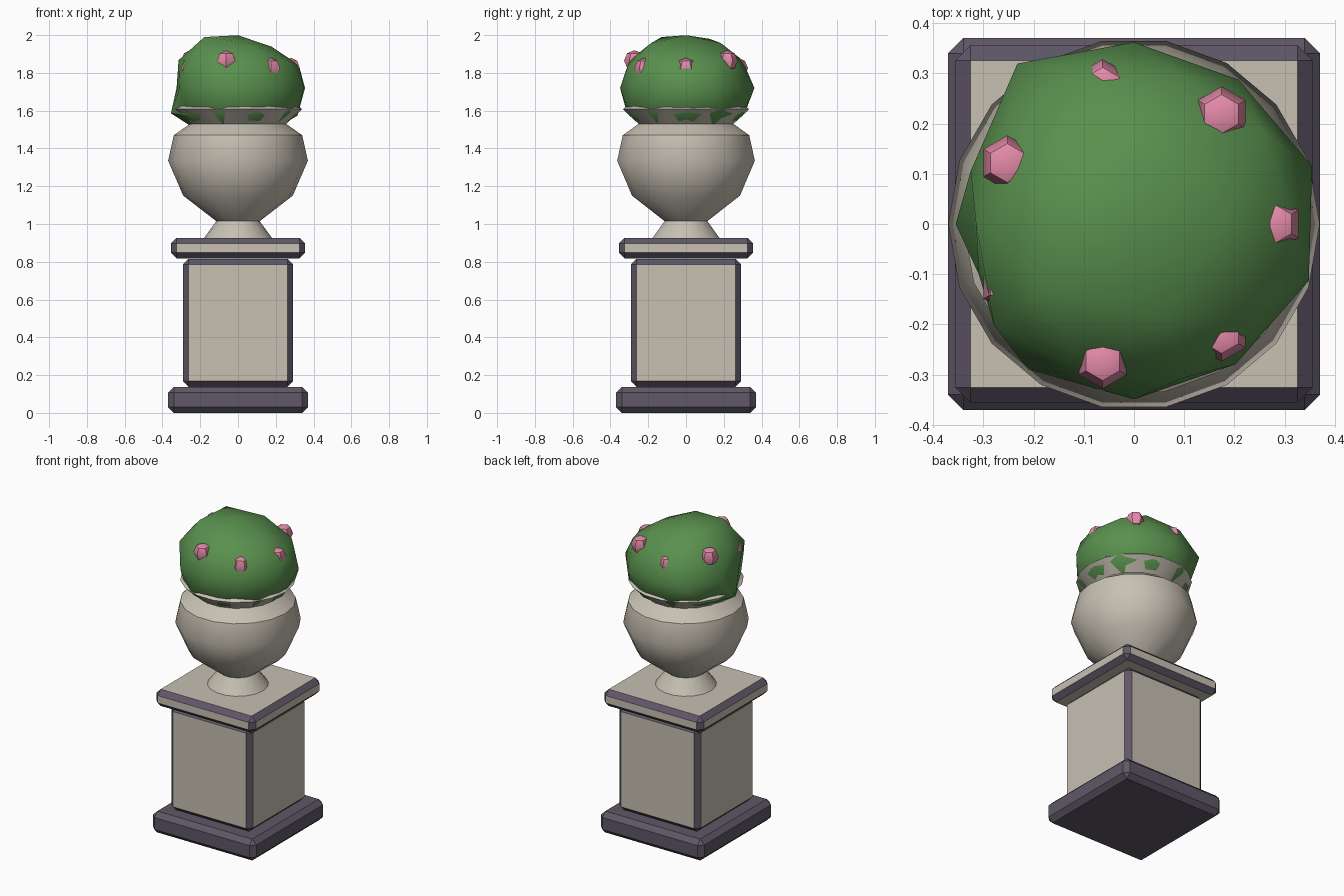
import bpy, bmesh
from math import cos, sin, pi, atan2, degrees, radians

if "Cube" in bpy.data.objects:
    bpy.data.objects.remove(bpy.data.objects["Cube"])


def material(name, rgb):
    m = bpy.data.materials.new(name)
    m.diffuse_color = (*rgb, 1)
    m.use_nodes = True
    m.node_tree.nodes["Principled BSDF"].inputs["Base Color"].default_value = m.diffuse_color
    return m


STONE = material("stone", (0.57, 0.53, 0.45))
TRIM = material("dark_trim", (0.115, 0.095, 0.135))
GREEN = material("leaf_green", (0.10, 0.28, 0.076))
PINK = material("petal_pink", (0.79, 0.26, 0.40))


def finish(bm, name, mats, smooth=None):
    bmesh.ops.recalc_face_normals(bm, faces=bm.faces)
    me = bpy.data.meshes.new(name)
    bm.to_mesh(me)
    bm.free()
    ob = bpy.data.objects.new(name, me)
    bpy.context.collection.objects.link(ob)
    for m in mats:
        me.materials.append(m)
    if smooth:
        bpy.ops.object.select_all(action='DESELECT')
        ob.select_set(True)
        bpy.context.view_layer.objects.active = ob
        bpy.ops.object.shade_smooth_by_angle(angle=radians(smooth))
    return ob


def block(name, half, z0, z1, face_mat):
    """Square block with chamfered, dark-trimmed edges."""
    bm = bmesh.new()
    bmesh.ops.create_cube(bm, size=1)
    for v in bm.verts:
        v.co = (v.co.x * 2 * half, v.co.y * 2 * half, z0 + (v.co.z + 0.5) * (z1 - z0))
    bmesh.ops.bevel(bm, geom=bm.edges[:], offset=0.03, segments=1,
                    profile=0.5, affect='EDGES', material=1)
    finish(bm, name, [face_mat, TRIM])


def lathe(name, profile, sides, mat):
    bm = bmesh.new()
    rings = [[bm.verts.new((r * cos(2 * pi * i / sides), r * sin(2 * pi * i / sides), z))
              for i in range(sides)] for r, z in profile]
    for a, b in zip(rings, rings[1:]):
        for i in range(sides):
            j = (i + 1) % sides
            bm.faces.new((a[i], a[j], b[j], b[i]))
    bm.faces.new(rings[0][::-1])
    bm.faces.new(rings[-1])
    finish(bm, name, [mat], 40)


# Pedestal
block("plinth_base", 0.37, 0.0, 0.138, TRIM)
block("pedestal_shaft", 0.292, 0.138, 0.815, STONE)
block("pedestal_cap", 0.356, 0.818, 0.926, STONE)

# Urn with foot, belly, neck and flared rim
lathe("urn", [(0.18, 0.926), (0.115, 1.015), (0.29, 1.15), (0.37, 1.335),
              (0.34, 1.47), (0.255, 1.53), (0.34, 1.608), (0.29, 1.645)], 18, STONE)

# Bush: squashed icosphere with uneven radii, keyed by (height, compass angle)
RADII = {
    (85, 0): 0.34, (85, 144): 0.405, (85, -144): 0.42,
    (53, 180): 0.37,
    (45, 0): 0.36, (45, 72): 0.345, (45, 144): 0.345, (45, -144): 0.385, (45, -72): 0.36,
    (0, 18): 0.373, (0, -18): 0.366, (0, 54): 0.355, (0, -54): 0.345, (0, 90): 0.362,
    (0, -90): 0.349, (0, 126): 0.395, (0, -126): 0.358, (0, 162): 0.342, (0, -162): 0.325,
    (-45, 180): 0.397, (-45, 36): 0.375, (-45, -36): 0.37,
}
bm = bmesh.new()
bmesh.ops.create_icosphere(bm, subdivisions=2, radius=1)
for v in bm.verts:
    n = v.co.normalized()
    ang = round(degrees(atan2(n.y, n.x)))
    key = (round(n.z * 100), 180 if ang == -180 else ang)
    r = 0.37
    for (h, a), val in RADII.items():
        if abs(h - key[0]) <= 1 and abs(a - key[1]) <= 1:
            r = val
    v.co = (n.x * r, n.y * r, 1.72 + n.z * r * 0.755)
finish(bm, "bush", [GREEN], 40)

# Ring of flowers at alternating heights
for i in range(7):
    a = 2 * pi * i / 7
    bm = bmesh.new()
    bmesh.ops.create_uvsphere(bm, u_segments=6, v_segments=4, radius=0.055)
    bmesh.ops.translate(bm, verts=bm.verts,
                        vec=(0.28 * cos(a), 0.28 * sin(a), 1.825 + 0.04 * (i % 2)))
    finish(bm, f"flower_{i + 1}", [PINK], 40)
